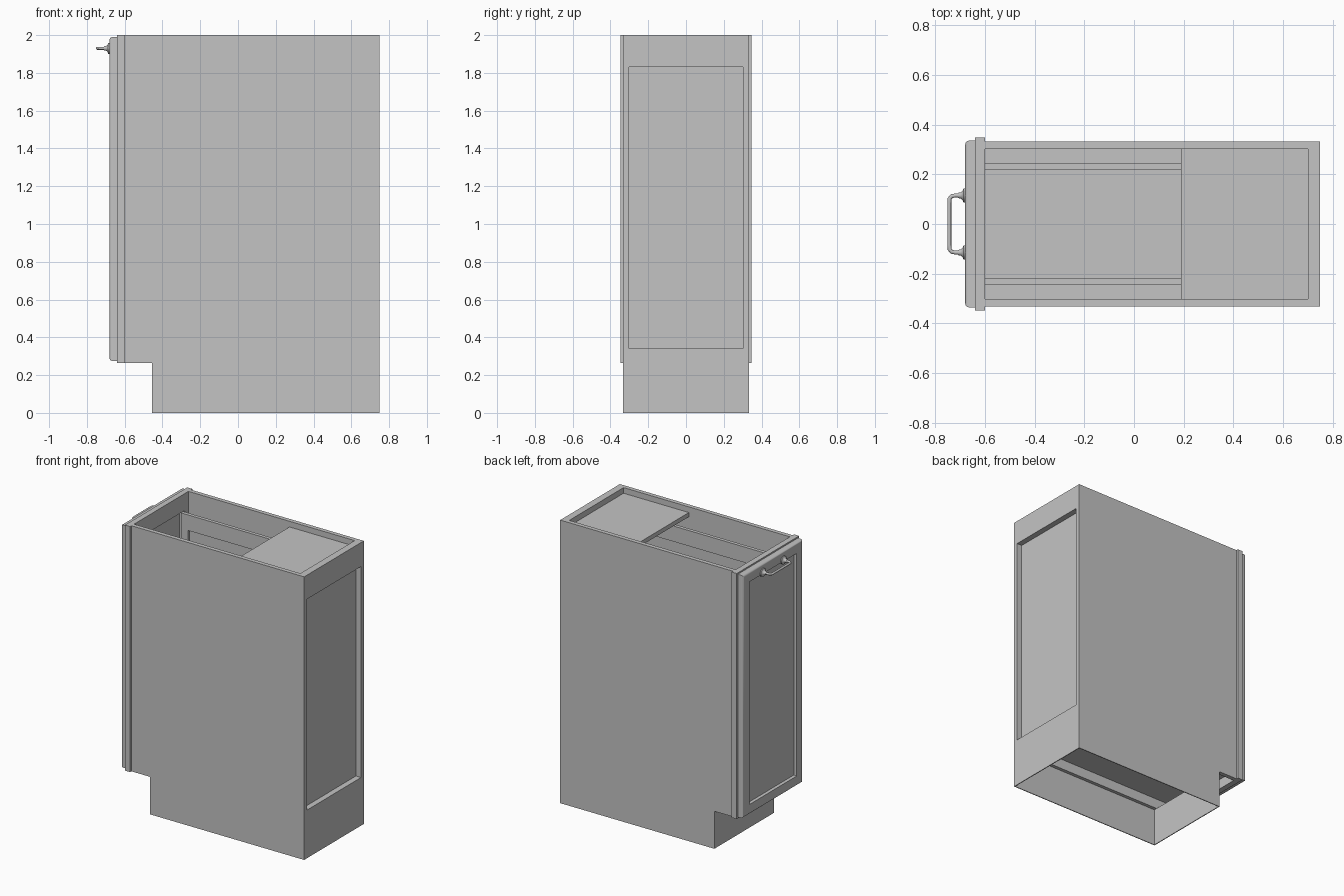
import bpy
import bmesh
import math
from mathutils import Vector, Matrix

if "Cube" in bpy.data.objects:
    bpy.data.objects.remove(bpy.data.objects["Cube"], do_unlink=True)

grey = bpy.data.materials.new("plain grey")
grey.use_nodes = True
COLOUR = (0.55, 0.55, 0.55, 1)
grey.diffuse_color = COLOUR
grey.node_tree.nodes["Principled BSDF"].inputs["Base Color"].default_value = COLOUR


def finish(name, bm):
    bmesh.ops.recalc_face_normals(bm, faces=bm.faces)
    mesh = bpy.data.meshes.new(name)
    bm.to_mesh(mesh)
    bm.free()
    mesh.materials.append(grey)
    obj = bpy.data.objects.new(name, mesh)
    bpy.context.collection.objects.link(obj)
    return obj


def add_box(bm, x, y, z):
    """Add a box from three (low, high) ranges."""
    lo, hi = Vector((x[0], y[0], z[0])), Vector((x[1], y[1], z[1]))
    mat = Matrix.Translation((lo + hi) / 2) @ Matrix.Diagonal((*(hi - lo), 1))
    return bmesh.ops.create_cube(bm, size=1, matrix=mat)["verts"]


def box(name, x, y, z):
    bm = bmesh.new()
    add_box(bm, x, y, z)
    return finish(name, bm)


def frame(name, x, y, z, hole_a, hole_z, axis="y"):
    """Rectangular board with a through opening; the board spans axis and z."""
    outer = y if axis == "y" else x
    bm = bmesh.new()

    def bar(a, zz):
        if axis == "y":
            add_box(bm, x, a, zz)
        else:
            add_box(bm, a, y, zz)
    bar((outer[0], hole_a[0]), z)
    bar((hole_a[1], outer[1]), z)
    bar(hole_a, (z[0], hole_z[0]))
    bar(hole_a, (hole_z[1], z[1]))
    bmesh.ops.remove_doubles(bm, verts=bm.verts, dist=0.0001)
    return finish(name, bm)


def shade(obj):
    bpy.ops.object.select_all(action="DESELECT")
    obj.select_set(True)
    bpy.context.view_layer.objects.active = obj
    bpy.ops.object.shade_smooth_by_angle(angle=math.radians(35))


W, T, KICK, BACK = 0.333, 0.03, 0.265, 0.75

# Cabinet sides, thin skirt below them, and pull-out side frames
for side, s in (("left", 1), ("right", -1)):
    def span(a, b):
        return tuple(sorted((s * a, s * b)))
    box(side + "_wall", (-0.6, BACK), span(W - T, W), (KICK, 2))
    box(side + "_skirt", (-0.455, BACK), span(W - 0.006, W), (0, KICK))
    frame(side + "_pullout_side", (-0.6, 0.6), span(0.22, 0.245), (0.4, 1.88),
          (-0.545, 0.545), (0.52, 1.77), axis="x")

# Toe kick and rear skirt
box("toe_kick", (-0.455, -0.449), (-W, W), (0, KICK))
box("rear_skirt", (BACK - 0.006, BACK), (-W, W), (0, KICK))

# Back frame with recessed panel
frame("back_frame", (0.71, BACK), (-W + T, W - T), (KICK, 2),
      (-W + T + 0.001, W - T - 0.001), (0.34, 1.83))
box("back_panel", (0.70, 0.71), (-W + T, W - T), (0.34, 2))

# Floor and partial top board
box("cabinet_floor", (-0.6, 0.71), (-W + T, W - T), (0.335, 0.365))
box("top_board", (0.19, 0.71), (-W + T, W - T), (1.93, 1.96))

# Pull-out shelves
for i, z in enumerate((0.42, 0.95)):
    box("pullout_shelf_%d" % (i + 1), (-0.6, 0.6), (-0.22, 0.22), (z, z + 0.025))

# Face frame
frame("face_frame", (-0.64, -0.6), (-0.348, 0.348), (KICK, 2),
      (-0.26, 0.26), (0.365, 1.88))

# Door with rounded front edge and recessed panel
bm = bmesh.new()
add_box(bm, (-0.68, -0.64), (-0.336, 0.336), (0.275, 1.99))
front = min(bm.faces, key=lambda f: f.calc_center_median().x)
bmesh.ops.bevel(bm, geom=list(front.edges), offset=0.016, segments=4,
                profile=0.5, affect="EDGES")
front = min(bm.faces, key=lambda f: (round(f.calc_center_median().x, 4), -f.calc_area()))
bmesh.ops.inset_region(bm, faces=[front], thickness=0.078, depth=0)
bmesh.ops.inset_region(bm, faces=[front], thickness=0.004, depth=0)
for v in front.verts:
    v.co.x += 0.02
shade(finish("door", bm))

# Handle bar swept along a bent path
Z = 1.93
half = [(-0.685, 0.115), (-0.72, 0.115), (-0.735, 0.112), (-0.743, 0.102), (-0.744, 0.085)]
path = half + [(x, -y) for x, y in reversed(half)]
bm = bmesh.new()
rings = []
for i, (x, y) in enumerate(path):
    a, b = path[max(i - 1, 0)], path[min(i + 1, len(path) - 1)]
    t = Vector((b[0] - a[0], b[1] - a[1], 0)).normalized()
    n = Vector((-t.y, t.x, 0))
    ring = []
    for k in range(12):
        ang = math.tau * k / 12
        offset = (n * math.cos(ang) + Vector((0, 0, math.sin(ang)))) * 0.008
        ring.append(bm.verts.new(Vector((x, y, Z)) + offset))
    rings.append(ring)
for r, q in zip(rings, rings[1:]):
    for k in range(12):
        j = (k + 1) % 12
        bm.faces.new((r[k], r[j], q[j], q[k]))
bm.faces.new(rings[0])
bm.faces.new(rings[-1])
shade(finish("handle_bar", bm))

# Flared handle feet
for side, y in (("left", 0.115), ("right", -0.115)):
    bm = bmesh.new()
    profile = [(-0.678, 0), (-0.678, 0.029), (-0.687, 0.029), (-0.69, 0.02),
               (-0.697, 0.013), (-0.71, 0.010), (-0.71, 0)]
    verts = [bm.verts.new((x, y + r, Z)) for x, r in profile]
    edges = [bm.edges.new(pair) for pair in zip(verts, verts[1:])]
    bmesh.ops.spin(bm, geom=verts + edges, cent=(0, y, Z), axis=(1, 0, 0),
                   angle=math.tau, steps=20)
    bmesh.ops.remove_doubles(bm, verts=bm.verts, dist=0.0001)
    shade(finish(side + "_handle_foot", bm))
